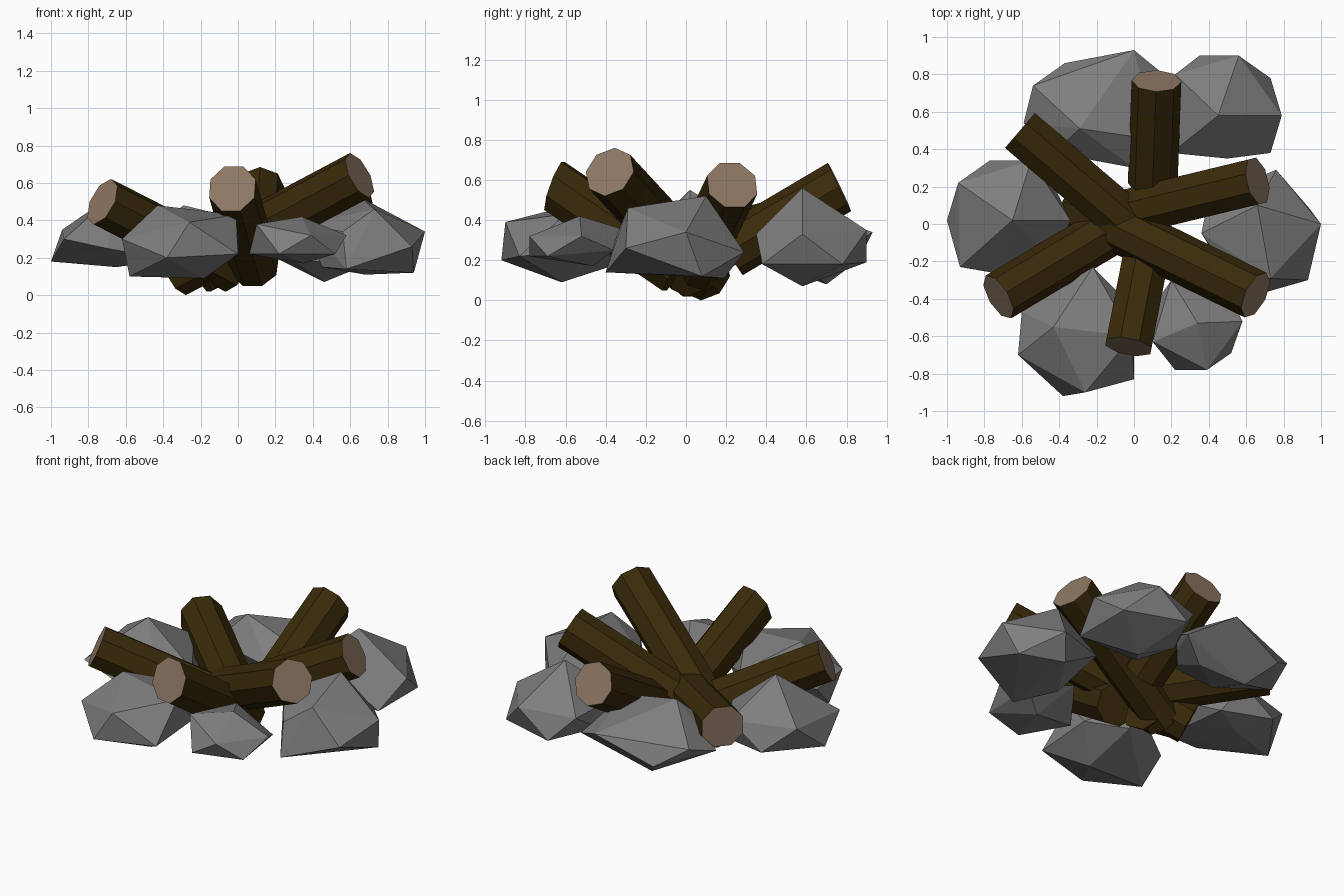
import bpy
import bmesh
import math
from mathutils import Vector, Matrix

old = bpy.data.objects.get("Cube")
if old:
    bpy.data.objects.remove(old, do_unlink=True)


def make_material(name, color):
    mat = bpy.data.materials.new(name)
    mat.use_nodes = True
    rgba = (*color, 1)
    mat.diffuse_color = rgba
    mat.node_tree.nodes["Principled BSDF"].inputs["Base Color"].default_value = rgba
    return mat


bark = make_material("dark_bark", (0.041, 0.023, 0.003))
cut_wood = make_material("cut_wood", (0.27, 0.185, 0.125))
stone = make_material("grey_stone", (0.21, 0.21, 0.21))


def finish(bm, name, materials):
    bmesh.ops.recalc_face_normals(bm, faces=bm.faces[:])
    mesh = bpy.data.meshes.new(name)
    bm.to_mesh(mesh)
    bm.free()
    for mat in materials:
        mesh.materials.append(mat)
    obj = bpy.data.objects.new(name, mesh)
    bpy.context.collection.objects.link(obj)
    return obj


def add_log(name, inner, outer, flat_top=True, cut_rise=None):
    """Eight-sided log from its buried inner end to its pale outer end."""
    inner, outer = Vector(inner), Vector(outer)
    axis = (outer - inner).normalized()
    side = Vector((0, 0, 1)).cross(axis).normalized()
    up = axis.cross(side)
    frame = Matrix((side, up, axis)).transposed().to_4x4()
    frame.translation = (inner + outer) / 2
    turn = Matrix.Rotation(math.pi / 8 if flat_top else 0, 4, "Z")
    bm = bmesh.new()
    bmesh.ops.create_cone(bm, cap_ends=True, segments=8, radius1=0.133,
                          radius2=0.133, depth=(outer - inner).length,
                          matrix=frame @ turn)
    bm.normal_update()
    for face in bm.faces:
        face.material_index = int(face.normal.dot(axis) > 0.9)
    # Some logs are sawn at a slant, facing upward by cut_rise
    if cut_rise is not None:
        level = Vector((axis.x, axis.y, 0)).normalized()
        facing = level + Vector((0, 0, cut_rise))
        for v in bm.verts:
            if (v.co - outer).length < 0.2:
                v.co -= axis * ((v.co - outer).dot(facing) / axis.dot(facing))
    return finish(bm, name, (bark, cut_wood))


def add_rock(name, corners):
    """Faceted boulder: the convex hull of its corner points."""
    bm = bmesh.new()
    for corner in corners:
        bm.verts.new(corner)
    result = bmesh.ops.convex_hull(bm, input=bm.verts[:])
    loose = {g for g in result["geom_interior"] + result["geom_unused"]
             if isinstance(g, bmesh.types.BMVert)}
    bmesh.ops.delete(bm, geom=list(loose), context="VERTS")
    return finish(bm, name, (stone,))


# Logs leaning together over the middle
add_log("back_log", (0.1, 0.215, 0.24), (0.12, 0.765, 0.565),
        flat_top=False, cut_rise=0.48)
add_log("left_back_log", (-0.21, 0.02, 0.13), (0.66, 0.23, 0.575))
add_log("left_front_log", (-0.33, 0.1, 0.12), (0.65, -0.38, 0.64), flat_top=False)
add_log("front_log", (0.09, -0.04, 0.15), (-0.03, -0.655, 0.57), cut_rise=0.36)
add_log("right_front_log", (-0.02, 0.03, 0.14), (-0.725, -0.39, 0.5), flat_top=False)
add_log("right_back_log", (0, -0.02, 0.25), (-0.61, 0.5, 0.385), cut_rise=0)

# Ring of boulders
add_rock("front_right_rock", [
    (-0.62, -0.7, 0.3), (-0.38, -0.92, 0.2), (-0.26, -0.9, 0.39),
    (0, -0.83, 0.22), (-0.01, -0.6, 0.43), (-0.43, -0.55, 0.48),
    (-0.58, -0.62, 0.1), (-0.18, -0.62, 0.09), (-0.6, -0.47, 0.25),
    (-0.22, -0.23, 0.35), (-0.2, -0.28, 0.2), (0, -0.45, 0.25)])
add_rock("front_left_rock", [
    (0.1, -0.63, 0.38), (0.22, -0.78, 0.22), (0.39, -0.78, 0.32),
    (0.52, -0.69, 0.22), (0.58, -0.52, 0.32), (0.34, -0.53, 0.42),
    (0.5, -0.36, 0.25), (0.2, -0.3, 0.35), (0.06, -0.5, 0.22),
    (0.35, -0.46, 0.17)])
add_rock("left_rock", [
    (1, 0, 0.34), (0.93, -0.3, 0.26), (0.73, -0.29, 0.46),
    (0.58, -0.4, 0.14), (0.56, -0.34, 0.34), (0.66, 0.1, 0.52),
    (0.76, 0.29, 0.24), (0.94, 0.08, 0.12), (0.68, 0.19, 0.11),
    (0.36, -0.05, 0.38), (0.4, 0.14, 0.28), (0.45, -0.15, 0.15)])
add_rock("back_left_rock", [
    (0.45, 0.58, 0.56), (0.79, 0.58, 0.33), (0.56, 0.9, 0.35),
    (0.35, 0.9, 0.19), (0.73, 0.78, 0.18), (0.73, 0.38, 0.18),
    (0.46, 0.58, 0.07), (0.5, 0.35, 0.33), (0.22, 0.8, 0.33),
    (0.2, 0.38, 0.33), (0.3, 0.38, 0.18), (0.2, 0.6, 0.2)])
add_rock("back_right_rock", [
    (-0.29, 0.51, 0.48), (-0.59, 0.54, 0.24), (-0.54, 0.74, 0.31),
    (-0.37, 0.86, 0.2), (0, 0.93, 0.34), (0.22, 0.75, 0.22),
    (0.12, 0.45, 0.38), (0, 0.3, 0.3), (-0.43, 0.38, 0.32),
    (-0.25, 0.7, 0.08), (0.05, 0.65, 0.12), (-0.24, 0.42, 0.18)])
add_rock("right_rock", [
    (-1, 0.02, 0.18), (-0.94, 0.22, 0.35), (-0.77, 0.34, 0.2),
    (-0.55, 0.34, 0.35), (-0.65, 0.02, 0.55), (-0.34, 0.02, 0.3),
    (-0.42, -0.2, 0.2), (-0.7, -0.27, 0.25), (-0.93, -0.23, 0.3),
    (-0.65, 0.15, 0.15), (-0.45, 0.25, 0.18)])
